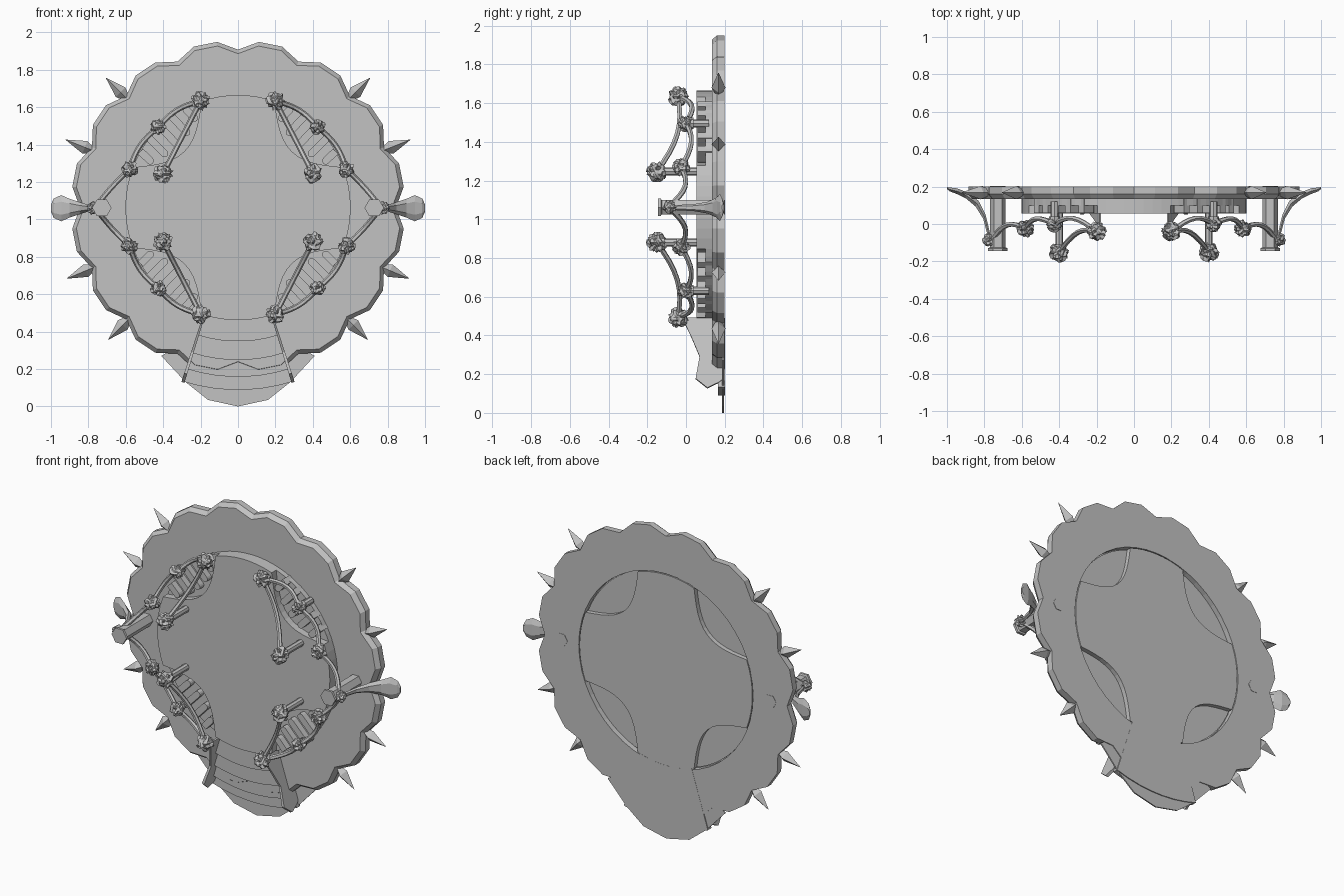
import bpy, bmesh, random
from math import sin, cos, pi, radians
from mathutils import Vector

random.seed(4)
if "Cube" in bpy.data.objects:
    bpy.data.objects.remove(bpy.data.objects["Cube"])

stone = bpy.data.materials.new("grey_stone")
stone.use_nodes = True
GREY = (0.54, 0.54, 0.54, 1)
stone.diffuse_color = GREY
stone.node_tree.nodes["Principled BSDF"].inputs["Base Color"].default_value = GREY

CZ = 1.063          # height of the disc centre
BACK, DECK, FRONT = 0.2, 0.133, 0.055
R = 0.602           # platform radius


def finish(name, bm):
    bmesh.ops.recalc_face_normals(bm, faces=bm.faces)
    mesh = bpy.data.meshes.new(name)
    bm.to_mesh(mesh)
    bm.free()
    mesh.materials.append(stone)
    obj = bpy.data.objects.new(name, mesh)
    bpy.context.collection.objects.link(obj)


def loft(name, rings, loop=False):
    """Skin a chain of equal-sized rings; cap the ends unless it loops."""
    bm = bmesh.new()
    rows = [[bm.verts.new(p) for p in ring] for ring in rings]
    n = len(rows[0])
    for a, b in zip(rows, rows[1:] + rows[:1] if loop else rows[1:]):
        for i in range(n):
            j = (i + 1) % n
            bm.faces.new((a[i], a[j], b[j], b[i]))
    if not loop:
        bm.faces.new(rows[0])
        bm.faces.new(rows[-1])
    finish(name, bm)


def polar(r, deg):
    return Vector((r * cos(radians(deg)), CZ + r * sin(radians(deg))))


def prism(name, pts, y0, y1):
    loft(name, [[(p[0], y, p[1]) for p in pts] for y in (y0, y1)])


def tube(name, path, radii, sides):
    """Tapered tube along a path of points."""
    path = [Vector(p) for p in path]
    rings = []
    for i, p in enumerate(path):
        d = (path[min(i + 1, len(path) - 1)] - path[max(i - 1, 0)]).normalized()
        u = d.cross(Vector((0, 1, 0)) if abs(d.y) < 0.9 else Vector((0, 0, 1))).normalized()
        v = d.cross(u)
        angles = [2 * pi * k / sides for k in range(sides)]
        rings.append([p + (u * cos(a) + v * sin(a)) * radii[i] for a in angles])
    loft(name, rings)


# Scalloped outer deck with a chamfered lip and a rebated round opening
outline = []
for k in range(16):
    outline += [(k * 22.5, 0.845), (k * 22.5 + 7.2, 0.893), (k * 22.5 + 15.3, 0.893)]


def deck_ring(y, inset=0.0, radius=None):
    pts = [polar(radius or r - inset, a) for a, r in outline]
    return [(p.x, y, p.y) for p in pts]


loft("outer_deck", [deck_ring(BACK), deck_ring(0.16), deck_ring(DECK, 0.022),
                    deck_ring(DECK, radius=0.59), deck_ring(0.165, radius=0.59),
                    deck_ring(0.165, radius=0.608), deck_ring(BACK, radius=0.608)], loop=True)

# Four lens-shaped bays, each spanning an arc of the platform edge
HALF = 25.0
BAYS = (46, 134, 226, 314)


def bay_inner(mid, t):
    a, b = polar(R, mid - HALF), polar(R, mid + HALF)
    inward = polar(1, mid) - Vector((0, CZ))
    return a.lerp(b, t) - inward * 0.13 * sin(pi * t)


def bay_outer(mid, t):
    return polar(R, mid - HALF + 2 * HALF * t)


steps = [i / 12 for i in range(13)]
platform = []
for mid, following in zip(BAYS, BAYS[1:] + (BAYS[0] + 360,)):
    platform += [bay_inner(mid, t) for t in steps]
    gap = following - mid - 2 * HALF
    platform += [polar(R, mid + HALF + gap * i / 8) for i in range(1, 8)]
prism("raised_platform", platform, FRONT, BACK)

for mid in BAYS:
    edge = [bay_inner(mid, t) for t in steps] + [bay_outer(mid, t) for t in steps[-2:0:-1]]
    prism("bay_floor", edge, 0.10, 0.172)
    # Round-ended ribs across the bay
    for t in (0.18, 0.34, 0.5, 0.66, 0.82):
        a = bay_outer(mid, t)
        b = bay_inner(mid, t).lerp(a, 0.3)
        d = (b - a).normalized()
        s = Vector((-d.y, d.x)) * 0.02
        tip = [b + s * cos(pi * k / 6) + d * 0.02 * sin(pi * k / 6) for k in range(7)]
        prism("bay_rib", [a - s, a + s] + tip, 0.06, DECK)

# Stairs at the bottom: concentric treads stepping down to a thin apron
radii = [0.6, 0.715, 0.815, 0.905, 0.975]
for i in range(4):
    arc = [-107.5 + 5 * k for k in range(8)]
    pts = [polar(radii[i], a) for a in arc] + [polar(radii[i + 1], a) for a in reversed(arc)]
    prism("stair_tread", pts, 0.075 + 0.03 * i, BACK + 0.001)

half = [(0.41, 0.27), (0.28, 0.13), (0.16, 0.035), (0, 0)]
apron = half + [(-x, z) for x, z in reversed(half[:-1])]
prism("stair_apron", apron + [(-0.28, 0.35), (0.28, 0.35)], 0.187, 0.195)

# Side walls of the stairs
wall = [(-0.02, 0.6), (0.03, 0.71), (0.07, 0.81), (0.05, 0.93),
        (0.11, 0.98), (0.17, 0.95), (0.195, 0.93), (0.195, 0.6)]
for side in (-1, 1):
    rings = []
    for off in (17.0, 18.0):
        pts = [(y, polar(r, -90 + side * off)) for y, r in wall]
        rings.append([(p.x, y, p.y) for y, p in pts])
    loft("stair_wall", rings)


def ornament(p, size):
    """Rough, prickly knob."""
    bm = bmesh.new()
    bmesh.ops.create_icosphere(bm, subdivisions=3, radius=size)
    for v in bm.verts:
        v.co = Vector(p) + v.co * random.choice((0.78, 0.85, 0.95, 1.05, 1.2))
    finish("rail_knob", bm)


def rail(a, b, sag, bow=0.0):
    """Rail that sags toward the deck and bows away from the disc centre."""
    out = (a + b) / 2 - Vector((0, 0, CZ))
    out.y = 0
    bend = out.normalized() * bow + Vector((0, sag, 0))
    path = [a.lerp(b, i / 8) + bend * sin(pi * i / 8) for i in range(9)]
    tube("hanging_rail", path, [0.014] * 9, 6)


# Railings, knobs, posts, pillars and side horns, mirrored
for sx in (-1, 1):
    for sz in (-1, 1):
        def at(x, y, h):
            return Vector((x * sx, y, CZ + h * sz))
        low, mid, high = at(0.2, -0.04, 0.57), at(0.425, 0.0, 0.432), at(0.58, -0.025, 0.205)
        inner, hub = at(0.4, -0.15, 0.183), at(0.76, -0.085, 0.005)
        rail(low, mid, 0.05, 0.025)
        rail(mid, high, 0.04, 0.025)
        rail(high, hub, 0.05, 0.008)
        rail(low, inner, 0.05)
        for p, size in ((low, 0.046), (mid, 0.038), (high, 0.041), (inner, 0.047)):
            ornament(p, size)
        for p in (inner, mid):
            collar = p + Vector((0, 0.04, 0))
            tube("rail_post", [p, collar, collar, (p.x, 0.12, p.z)],
                 [0.03, 0.03, 0.021, 0.021], 8)

    # Hexagonal pillar with a flared cap, running through the deck
    ys = (-0.145, -0.13, -0.125, 0.202)
    tube("side_pillar", [(0.728 * sx, y, 1.062) for y in ys], [0.052, 0.052, 0.042, 0.042], 6)
    ornament((0.775 * sx, -0.085, 1.062), 0.032)
    # Flat horn sweeping from the pillar and fanning out beyond the rim
    horn = [(0.77, -0.08, 0.012, 0.012), (0.80, 0.04, 0.018, 0.014), (0.84, 0.11, 0.03, 0.018),
            (0.90, 0.155, 0.05, 0.02), (0.945, 0.175, 0.07, 0.018), (0.985, 0.185, 0.052, 0.012),
            (1.0, 0.192, 0.02, 0.006)]
    rings = []
    for x, y, wide, thick in horn:
        angles = [pi / 3 * k for k in range(6)]
        rings.append([((x - thick * sin(a) / 2) * sx if x < 0.9 else x * sx,
                       y + thick * sin(a), 1.06 + wide * cos(a)) for a in angles])
    loft("side_horn", rings)

# Rim spikes set in the scallop notches
for a in (44.5, 21.5, -22.5, -45.5):
    for angle in (a, 180 - a):
        spots = [polar(r, angle) for r in (0.82, 0.88, 0.99)]
        tube("rim_spike", [(p.x, 0.168, p.y) for p in spots], [0.012, 0.036, 0.001], 4)
